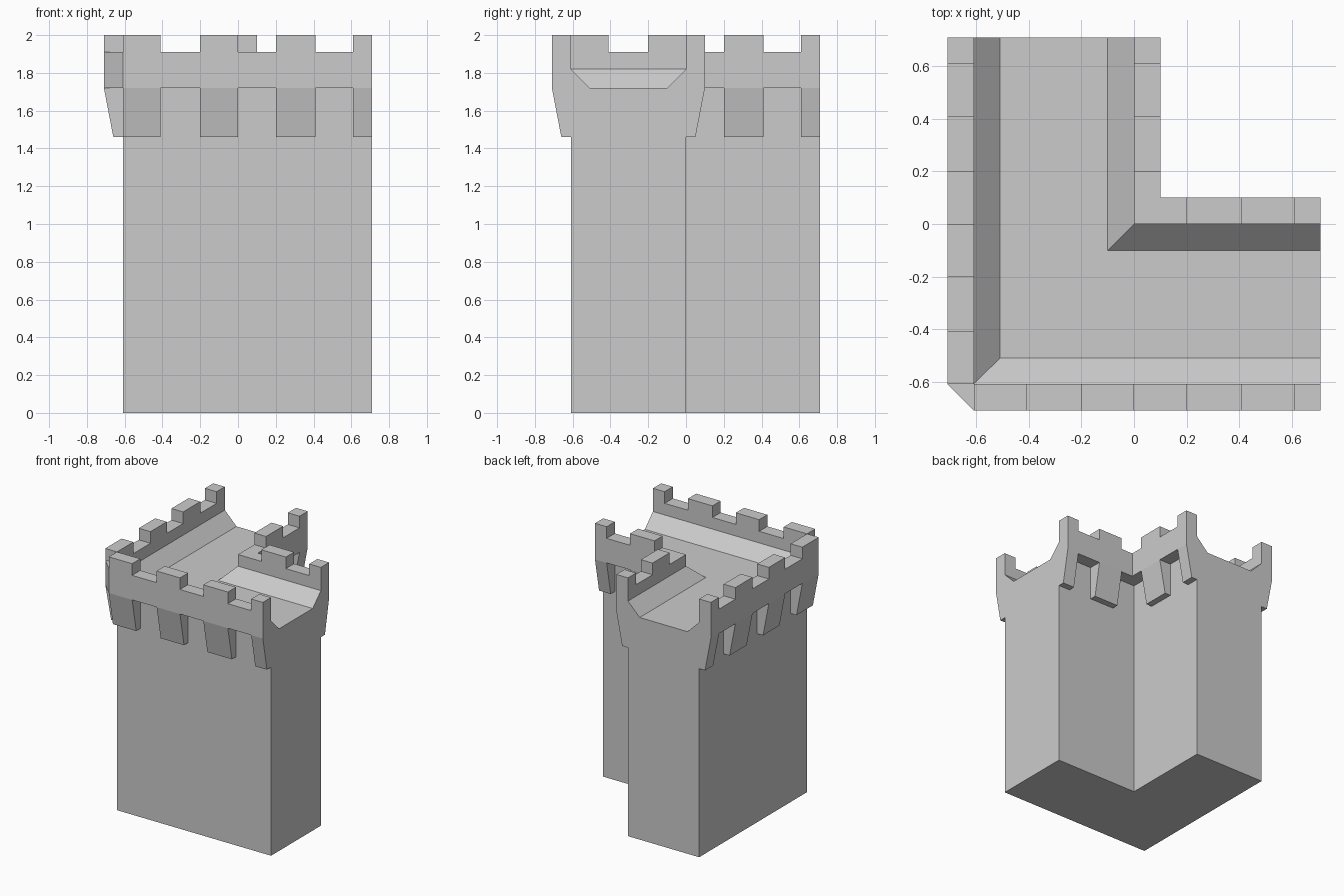
import bpy
import bmesh

cube = bpy.data.objects.get("Cube")
if cube:
    bpy.data.objects.remove(cube, do_unlink=True)

stone = bpy.data.materials.new("grey_stone")
stone.use_nodes = True
colour = (0.6, 0.6, 0.6, 1)
stone.diffuse_color = colour
stone.node_tree.nodes["Principled BSDF"].inputs["Base Color"].default_value = colour

END = 0.71                            # ends of both arms
OUT, LIP = -0.61, 0.10                # outer body face, parapet overhang
FOOT, WALK, RIM, TOP = 1.46, 1.72, 1.91, 2.0


def sweep(name, profile, stations):
    """Sweep a closed (offset, height) profile through stations, capped at both ends."""
    bm = bmesh.new()
    rings = [[bm.verts.new((*place(d), z)) for d, z in profile] for place in stations]
    n = len(profile)
    for a, b in zip(rings, rings[1:]):
        for i in range(n):
            j = (i + 1) % n
            bm.faces.new((a[i], a[j], b[j], b[i]))
    bm.faces.new(rings[0])
    bm.faces.new(rings[-1])
    bmesh.ops.remove_doubles(bm, verts=bm.verts, dist=0.0001)
    bmesh.ops.recalc_face_normals(bm, faces=bm.faces)
    mesh = bpy.data.meshes.new(name)
    bm.to_mesh(mesh)
    bm.free()
    mesh.materials.append(stone)
    obj = bpy.data.objects.new(name, mesh)
    bpy.context.collection.objects.link(obj)


# Corner wall: body, walkway and parapets, with the outer parapet corner chamfered
half = [(0, 0), (0, WALK), (LIP, WALK), (LIP, RIM), (0, RIM), (0, 1.82), (-0.1, WALK)]
outer = [(OUT - o, z) for o, z in half]
inner = [(o, z) for o, z in reversed(half)]
sweep("corner_wall", outer + inner, [
    lambda d: (d, END),
    lambda d: (d, max(d, OUT)),
    lambda d: (max(d, OUT), d),
    lambda d: (END, d),
])


def block(name, profile, start, stop, along_x):
    """Straight block on one arm."""
    if along_x:
        stations = [lambda d: (start, d), lambda d: (stop, d)]
    else:
        stations = [lambda d: (d, start), lambda d: (d, stop)]
    sweep(name, profile, stations)


# Merlons and the tapered corbels below them, on both faces of both arms
merlon = [(0, RIM), (LIP, RIM), (LIP, TOP), (0, TOP)]
corbel = [(0, FOOT), (LIP / 2, FOOT), (LIP, WALK), (0, WALK)]
outer_spans = [(OUT, -0.41), (-0.2, 0), (0.2, 0.41), (0.61, END)]
sides = [("outer", OUT, -1, outer_spans), ("inner", 0, 1, outer_spans[2:])]
for side, base, sign, spans in sides:
    for along_x, arm in ((True, "front_arm"), (False, "back_arm")):
        for start, stop in spans:
            for part, shape in (("merlon", merlon), ("corbel", corbel)):
                profile = [(base + sign * o, z) for o, z in shape]
                block(f"{arm}_{side}_{part}", profile, start, stop, along_x)
